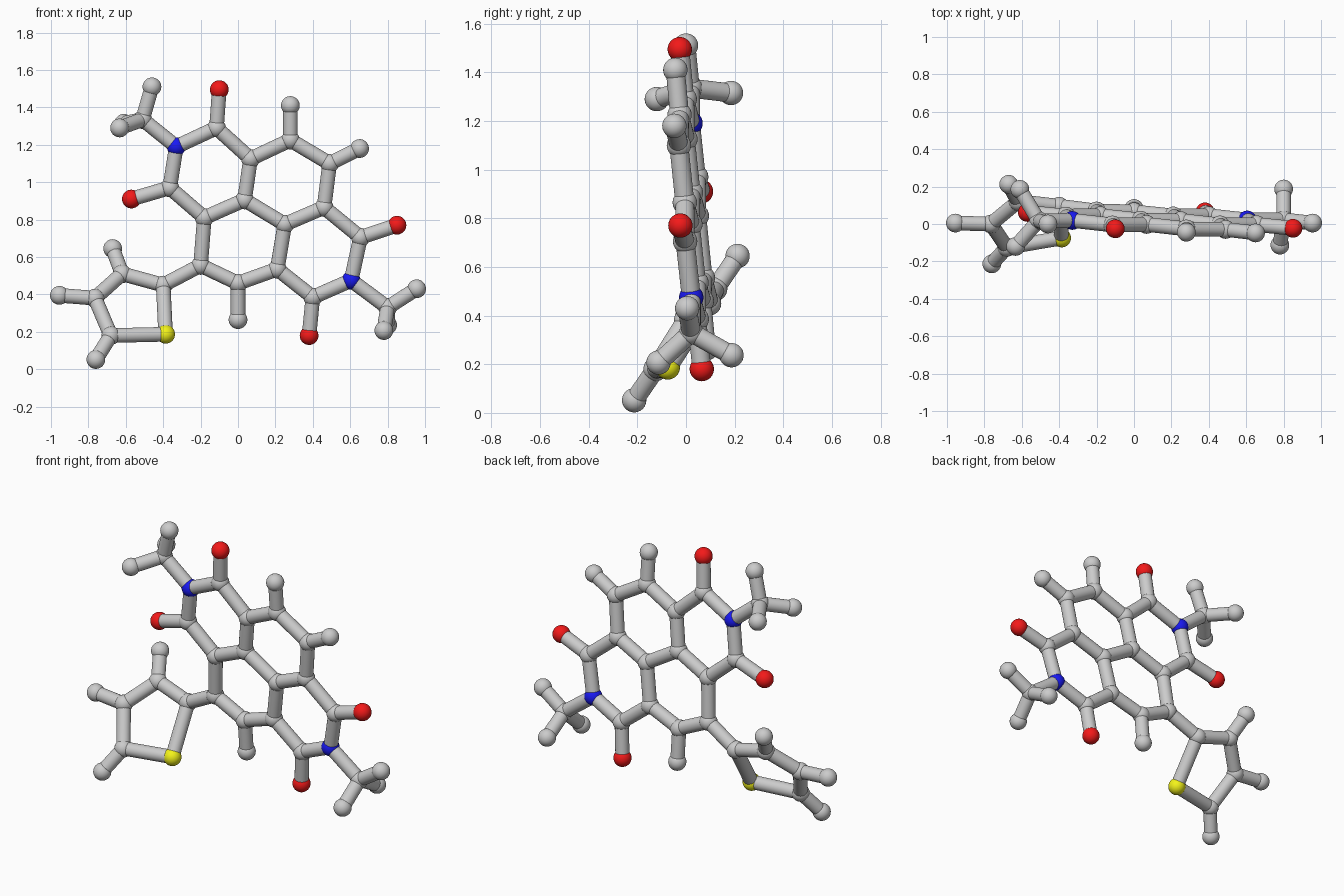
import bpy
import bmesh
from mathutils import Vector

if "Cube" in bpy.data.objects:
    bpy.data.objects.remove(bpy.data.objects["Cube"])

BALL, ROD = 0.05, 0.039


def sheet(x, z):
    """Depth of the slightly tilted flat fused-ring sheet."""
    return 0.108 - 0.069 * x - 0.094 * z


# Fused-ring core, given as (x, z) on the tilted sheet
core = {
    "carbon": [(-0.115, 1.29), (0.067, 1.125), (0.035, 0.905), (-0.18, 0.81),
               (-0.365, 0.97), (0.28, 1.225), (0.49, 1.10), (0.46, 0.865),
               (0.25, 0.775), (0.21, 0.535), (0.0, 0.46), (-0.20, 0.555),
               (0.655, 0.705), (0.40, 0.385), (0.80, 0.33), (-0.51, 1.335)],
    "nitrogen": [(-0.33, 1.19), (0.605, 0.475)],
    "oxygen": [(-0.10, 1.495), (-0.57, 0.91), (0.85, 0.77), (0.38, 0.18)],
    "end": [(0.28, 1.41), (0.65, 1.18), (0.0, 0.265)],
}
atoms = [(kind, Vector((x, sheet(x, z), z)))
         for kind, pts in core.items() for x, z in pts]

# Twisted five-sided ring and the three-pronged end groups
extra = {
    "carbon": [(-0.40, 0.095, 0.45), (-0.62, 0.12, 0.51),
               (-0.765, 0.0, 0.38), (-0.68, -0.125, 0.18)],
    "sulphur": [(-0.387, -0.075, 0.187)],
    "end": [(-0.67, 0.212, 0.645), (-0.955, 0.005, 0.395), (-0.76, -0.213, 0.052),
            (-0.46, 0.0, 1.51), (-0.61, 0.185, 1.315), (-0.633, -0.12, 1.29),
            (0.955, 0.005, 0.43), (0.80, 0.187, 0.237), (0.78, -0.113, 0.207)],
}
atoms += [(kind, Vector(p)) for kind, pts in extra.items() for p in pts]


def make_mesh(name, build, color=None):
    bm = bmesh.new()
    build(bm)
    mesh = bpy.data.meshes.new(name)
    bm.to_mesh(mesh)
    bm.free()
    for f in mesh.polygons:
        f.use_smooth = len(f.vertices) <= 4
    if color:
        mat = bpy.data.materials.new(name)
        mat.diffuse_color = color
        mat.use_nodes = True
        mat.node_tree.nodes["Principled BSDF"].inputs["Base Color"].default_value = mat.diffuse_color
        mesh.materials.append(mat)
    return mesh


def place(name, mesh):
    ob = bpy.data.objects.new(name, mesh)
    bpy.context.collection.objects.link(ob)
    return ob


def ball(bm):
    bmesh.ops.create_uvsphere(bm, u_segments=28, v_segments=18, radius=BALL)


def rod(bm):
    bmesh.ops.create_cone(bm, cap_ends=True, segments=28,
                          radius1=ROD, radius2=ROD, depth=1)


# Balls at every joint and end
colors = {"carbon": None, "end": None, "oxygen": (0.9, 0.01, 0.01, 1),
          "nitrogen": (0.01, 0.01, 0.9, 1), "sulphur": (0.9, 0.9, 0.01, 1)}
balls = {k: make_mesh(k + "_ball", ball, c) for k, c in colors.items()}
for kind, p in atoms:
    place(kind + "_ball", balls[kind]).location = p

# Rods between neighbouring balls; two end balls never join
rod_mesh = make_mesh("bond_rod", rod)
tips = {"oxygen", "end"}
for i, (ka, a) in enumerate(atoms):
    for kb, b in atoms[i + 1:]:
        d = b - a
        if d.length > 0.33 or (ka in tips and kb in tips):
            continue
        ob = place("bond_rod", rod_mesh)
        ob.location = (a + b) / 2
        ob.rotation_euler = d.to_track_quat('Z', 'Y').to_euler()
        ob.scale = (1, 1, d.length)
